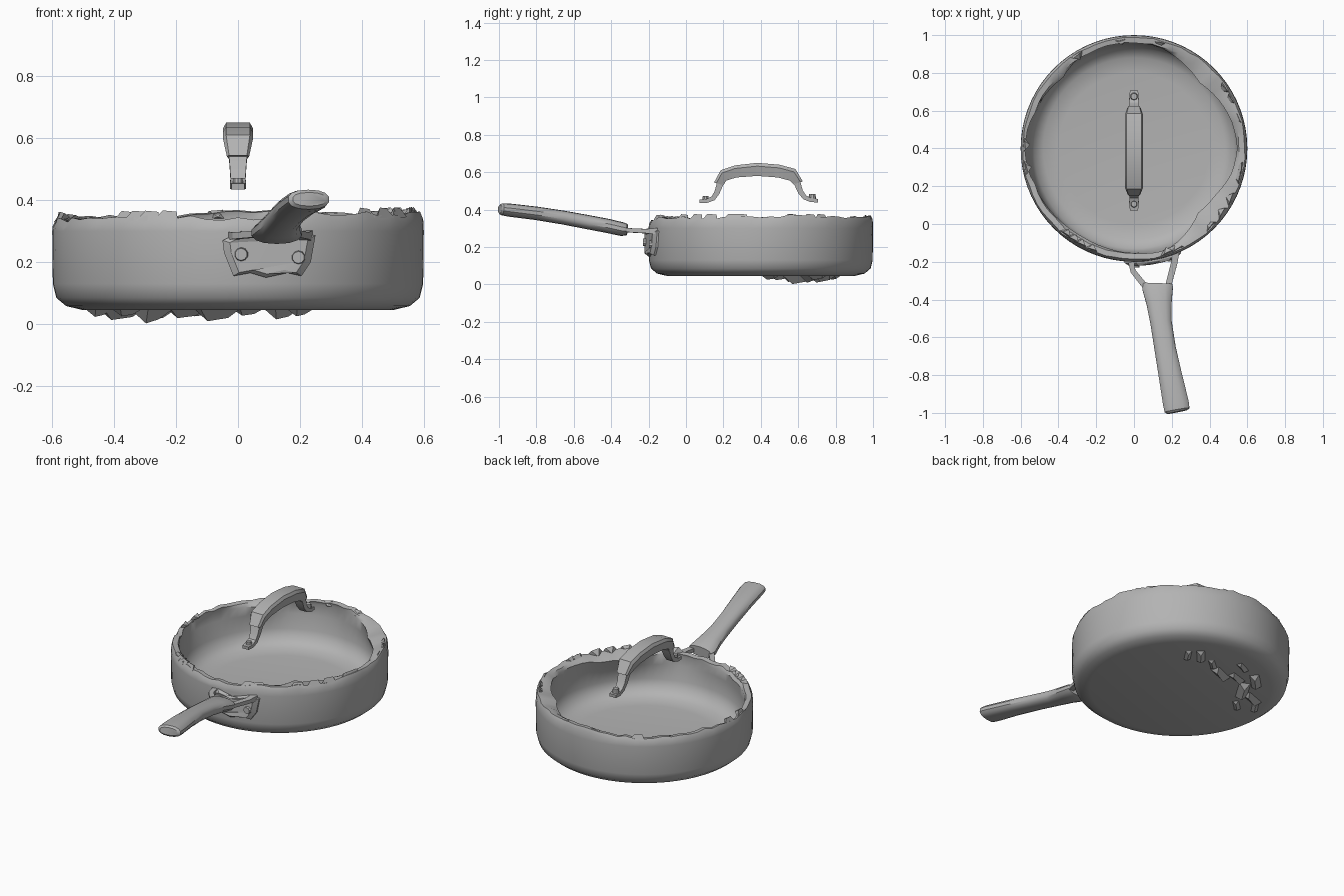
import bpy, bmesh, math, random
from mathutils import Vector

random.seed(4)
cube = bpy.data.objects.get("Cube")
if cube:
    bpy.data.objects.remove(cube)

metal = bpy.data.materials.new("grey metal")
metal.use_nodes = True
GREY = (0.45, 0.45, 0.45, 1)
metal.diffuse_color = GREY
metal.node_tree.nodes["Principled BSDF"].inputs["Base Color"].default_value = GREY


def finish(name, bm, angle=35):
    bmesh.ops.recalc_face_normals(bm, faces=bm.faces)
    mesh = bpy.data.meshes.new(name)
    bm.to_mesh(mesh)
    bm.free()
    mesh.materials.append(metal)
    ob = bpy.data.objects.new(name, mesh)
    bpy.context.collection.objects.link(ob)
    bpy.ops.object.select_all(action='DESELECT')
    ob.select_set(True)
    bpy.context.view_layer.objects.active = ob
    bpy.ops.object.shade_smooth_by_angle(angle=math.radians(angle))
    return ob


def bridge(bm, rings, caps=True):
    """Skin a list of equally sized vertex rings."""
    n = len(rings[0])
    for a, b in zip(rings, rings[1:]):
        for i in range(n):
            j = (i + 1) % n
            bm.faces.new((a[i], a[j], b[j], b[i]))
    if caps:
        bm.faces.new(rings[0])
        bm.faces.new(rings[-1])


def sweep(name, stations, sides=12, power=1.0, angle=35):
    """Tube through stations (x, y, z, half width, half height), rounded or boxy."""
    bm = bmesh.new()
    pts = [Vector(s[:3]) for s in stations]
    rings = []
    for k, s in enumerate(stations):
        d = (pts[min(k + 1, len(pts) - 1)] - pts[max(k - 1, 0)]).normalized()
        side = d.cross(Vector((0, 0, 1))).normalized()
        up = side.cross(d)
        ring = []
        for i in range(sides):
            t = 2 * math.pi * (i + 0.5) / sides
            c, v = math.cos(t), math.sin(t)
            c = math.copysign(abs(c) ** power, c)
            v = math.copysign(abs(v) ** power, v)
            ring.append(bm.verts.new(pts[k] + side * c * s[3] + up * v * s[4]))
        rings.append(ring)
    bridge(bm, rings)
    return finish(name, bm, angle)


# Pan: turned body whose worn lip varies in width and height around the rim
CENTRE_Y, SEG = 0.4, 72
LIP = [.55, .54, .52, .495, .525, .555, .57, .575, .57, .535, .555, .58,
       .59, .575, .56, .55, .545, .55, .56, .575, .535, .485, .50, .535]


def lip_radius(i):
    u = i * len(LIP) / SEG
    k, f = int(u), u - int(u)
    return LIP[k % 24] * (1 - f) + LIP[(k + 1) % 24] * f


bm = bmesh.new()
columns = []
for i in range(SEG):
    t = 2 * math.pi * i / SEG
    ri = lip_radius(i)
    h = 0.352 + 0.011 * math.cos(t - 0.5) + 0.005 * math.sin(5 * t) + random.uniform(-.007, .007)
    w = random.uniform(-.004, .004)
    profile = [(.50, .045), (.555, .058), (.587, .085), (.598, .13), (.60, .30),
               (.598, h - .02), (.588 + w, h), (max(ri, .57) - .012 + w, h - .004),
               (ri - .004, h - .022), (ri * .5 + .275, .27), (.55, .18),
               (.53, .125), (.48, .094), (.40, .085)]
    columns.append([bm.verts.new((r * math.cos(t), CENTRE_Y + r * math.sin(t), z))
                    for r, z in profile])
bridge(bm, [list(ring) for ring in zip(*columns)])
finish("pan_body", bm, 40)

# Ragged flakes standing proud of the rim
bm = bmesh.new()
for i in range(22):
    t = random.uniform(0, 2 * math.pi)
    ring = []
    for da, r, z in ((-.08, .592, .335), (.07, .594, .338), (.05, .575, .366), (-.03, .58, .37)):
        z += 0.008 * math.cos(t)
        ring.append(bm.verts.new((r * math.cos(t + da), CENTRE_Y + r * math.sin(t + da), z)))
    tip = bm.verts.new((.55 * math.cos(t), CENTRE_Y + .55 * math.sin(t), .345))
    bm.faces.new(ring)
    for a, b in zip(ring, ring[1:] + ring[:1]):
        bm.faces.new((a, b, tip))
finish("rim_flakes", bm, 20)

# Crumpled ridges under the base
bm = bmesh.new()
for cx, cy, depth, size in ((-.45, .50, .022, .05), (-.38, .56, .032, .07), (-.28, .60, .043, .08),
                            (-.27, .72, .035, .07), (-.17, .68, .026, .06), (-.07, .66, .036, .07),
                            (-.36, .45, .020, .05), (.03, .71, .018, .05), (.14, .74, .030, .06),
                            (.20, .70, .020, .05), (-.12, .79, .020, .05)):
    turn = random.uniform(.3, 1.1)
    ux, uy = math.cos(turn), math.sin(turn)
    base = [bm.verts.new((cx + ux * a * size - uy * b * size, cy + uy * a * size + ux * b * size, .05))
            for a, b in ((-1, -.4), (1, -.5), (1.1, .4), (-.9, .5))]
    crest = [bm.verts.new((cx + ux * a * size, cy + uy * a * size, .045 - depth * f))
             for a, f in ((-.45, 1), (.6, .7))]
    bm.faces.new(base)
    bm.faces.new((base[0], base[1], crest[1], crest[0]))
    bm.faces.new((base[2], base[3], crest[0], crest[1]))
    bm.faces.new((base[1], base[2], crest[1]))
    bm.faces.new((base[3], base[0], crest[0]))
finish("base_ridges", bm, 15)

# Long handle, flared at both ends
sweep("long_handle", [
    (.126, -.315, .293, .078, .030), (.125, -.34, .295, .083, .037), (.133, -.42, .313, .068, .038),
    (.143, -.52, .332, .058, .038), (.165, -.66, .358, .058, .037), (.192, -.80, .380, .063, .036),
    (.222, -.95, .398, .070, .035), (.228, -.985, .402, .068, .032), (.230, -.995, .403, .055, .022)], 14, .85)

# Forked bracket joining handle and pan
sweep("right_prong", [(-.015, -.20, .285, .022, .018), (-.005, -.25, .285, .020, .015),
                      (.075, -.35, .292, .022, .015)], 4, 1, 20)
sweep("left_prong", [(.222, -.15, .285, .026, .024), (.212, -.21, .285, .024, .016),
                     (.178, -.34, .292, .022, .015)], 4, 1, 20)

# Bracket plate wrapped on the pan wall
bm = bmesh.new()
outline = [(-.05, .27), (-.045, .23), (-.015, .155), (.04, .165), (.09, .15), (.16, .165),
           (.205, .155), (.235, .20), (.25, .285), (.20, .30), (.10, .275), (.01, .30)]
rings = []
for scale, out in ((1, -.01), (1, .008), (.84, .022)):
    rings.append([])
    for x, z in outline:
        x, z = .1 + (x - .1) * scale, .225 + (z - .225) * scale
        rings[-1].append(bm.verts.new((x, CENTRE_Y - math.sqrt((.6 + out) ** 2 - x * x), z)))
bridge(bm, rings)
bmesh.ops.triangulate(bm, faces=[f for f in bm.faces if len(f.verts) > 4])
finish("bracket_plate", bm, 20)


def stud(name, loc, radius, depth, axis_y=False):
    bm = bmesh.new()
    bmesh.ops.create_cone(bm, cap_ends=True, segments=10, radius1=radius, radius2=radius * .75, depth=depth)
    for v in bm.verts:
        x, y, z = v.co
        v.co = Vector((x, -z, y) if axis_y else (x, y, z)) + Vector(loc)
    finish(name, bm)


for name, x, z in (("right_rivet", .01, .225), ("left_rivet", .195, .215)):
    stud(name, (x, CENTRE_Y - math.sqrt(.615 ** 2 - x * x), z), .026, .03, True)

# Arched lid grip: tapered box section following the arch (y, top z, underside z)
bm = bmesh.new()
arch = [(.150, .545, .150, .200, .530), (.185, .610, .185, .215, .555), (.26, .636, .26, .27, .572),
        (.38, .650, .38, .38, .580), (.50, .640, .50, .49, .572), (.585, .617, .585, .555, .555),
        (.625, .550, .625, .575, .535)]
rings = []
for k, (y, top, _, under_y, under) in enumerate(arch):
    w = .036 if k in (0, 6) else .048
    rings.append([bm.verts.new(p) for p in (
        (-w * .8, y, top), (w * .8, y, top), (w, y * .75 + under_y * .25, top * .75 + under * .25),
        (w * .75, under_y, under), (-w * .75, under_y, under),
        (-w, y * .75 + under_y * .25, top * .75 + under * .25))])
bridge(bm, rings)
finish("lid_grip", bm, 30)

# Bent strap feet with screws
sweep("front_grip_foot", [(0, .185, .545, .042, .026), (0, .165, .49, .036, .020), (0, .145, .460, .034, .018),
                          (0, .11, .446, .036, .015), (0, .072, .444, .030, .013)], 4, 1, 25)
sweep("back_grip_foot", [(0, .592, .55, .042, .026), (0, .612, .495, .036, .020), (0, .635, .465, .034, .018),
                         (0, .67, .450, .036, .015), (0, .705, .448, .030, .013)], 4, 1, 25)
stud("front_grip_screw", (0, .105, .458), .020, .028)
stud("back_grip_screw", (0, .675, .468), .022, .030)
